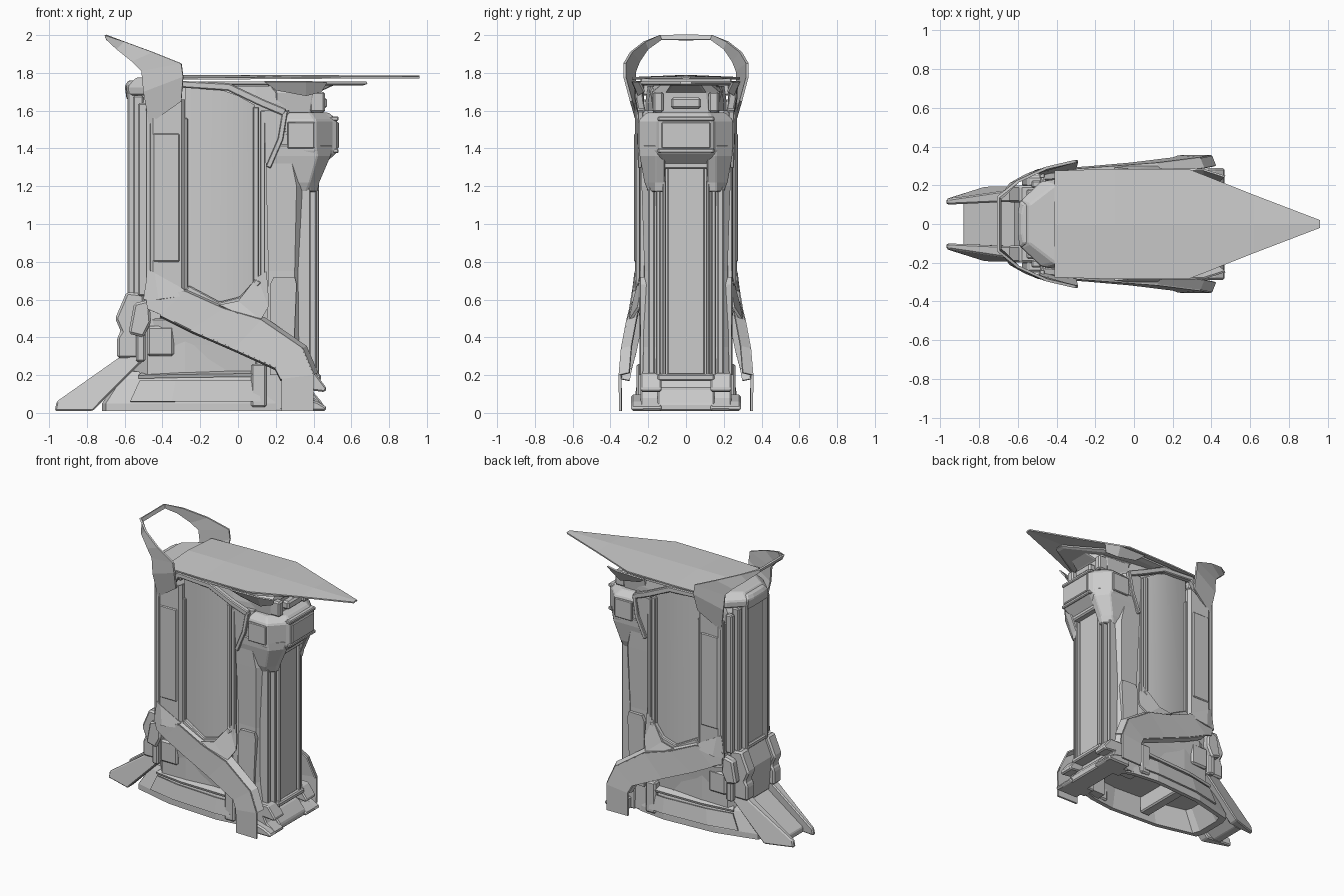
import bpy, bmesh
from mathutils import Vector


def make(name, verts, faces, mirror=False, bevel=0.0, thick=0.0):
    me = bpy.data.meshes.new(name)
    me.from_pydata([tuple(v) for v in verts], [], faces)
    bm = bmesh.new()
    bm.from_mesh(me)
    bmesh.ops.recalc_face_normals(bm, faces=bm.faces)
    bm.to_mesh(me)
    bm.free()
    ob = bpy.data.objects.new(name, me)
    bpy.context.collection.objects.link(ob)
    if mirror:
        ob.modifiers.new("mirror", 'MIRROR').use_axis = (False, True, False)
    if thick:
        m = ob.modifiers.new("thickness", 'SOLIDIFY')
        m.thickness, m.offset = thick, 0
    if bevel:
        m = ob.modifiers.new("bevel", 'BEVEL')
        m.width, m.segments, m.limit_method = bevel, 1, 'ANGLE'
    return ob


def loft(name, rings, **kw):
    """Closed rings of 3D points, capped at both ends."""
    n = len(rings[0])
    verts = [p for r in rings for p in r]
    faces = [(k*n+i, k*n+(i+1) % n, (k+1)*n+(i+1) % n, (k+1)*n+i)
             for k in range(len(rings)-1) for i in range(n)]
    faces += [tuple(range(n)), tuple(range(len(verts)-n, len(verts)))]
    return make(name, verts, faces, **kw)


def plan(name, levels, **kw):
    """Stack of (z, half outline in xy); the other half is mirrored in."""
    return loft(name, [[(x, y, z) for x, y in h] + [(x, -y, z) for x, y in reversed(h)]
                       for z, h in levels], **kw)


def prism(name, pts, y0, y1, **kw):
    """Side outline in xz pushed through from y0 to y1."""
    return loft(name, [[(x, y, z) for x, z in pts] for y in (y0, y1)], **kw)


def box(name, x0, x1, y0, y1, z0, z1, **kw):
    return prism(name, [(x0, z0), (x1, z0), (x1, z1), (x0, z1)], y0, y1, **kw)


def strip(name, a, b, **kw):
    """Bent plate between two 3D polylines."""
    n = len(a)
    return make(name, a+b, [(i, i+1, n+i+1, n+i) for i in range(n-1)], **kw)


def bar(name, path, r, **kw):
    """Square trim following a path in a side plane."""
    rings = []
    for i, p in enumerate(path):
        d = (Vector(path[min(i+1, len(path)-1)]) - Vector(path[max(i-1, 0)])).normalized()
        s = d.cross(Vector((0, 1, 0))).normalized() * r
        o = Vector((0, r, 0))
        c = Vector(p)
        rings.append([c+s+o, c-s+o, c-s-o, c+s-o])
    return loft(name, rings, **kw)


def scaled(pts, sx, sy):
    return [(x*sx, y*sy) for x, y in pts]


# Roof: pointed canopy, gently crowned, with a second layer beneath
xs = [-.41, -.1, .28, .62, .96]
ys = [.275, .285, .285, .15, .02]
ridge = [(x, 0, z) for x, z in zip(xs, (1.785, 1.785, 1.784, 1.782, 1.78))]
edge = [(x, y, z) for x, y, z in zip(xs, ys, (1.768, 1.77, 1.773, 1.775, 1.776))]
strip("roof_canopy", ridge, edge, mirror=True, thick=.01)
plan("roof_underlayer", [(1.733, [(-.4, .22), (.28, .24), (.66, .03)]),
                         (1.742, [(-.41, .26), (.28, .27), (.685, .03)]),
                         (1.755, [(-.41, .26), (.28, .27), (.68, .03)])])
plan("roof_rear_slope", [(1.68, [(-.58, .12), (-.48, .22), (-.3, .24)]),
                         (1.73, [(-.585, .12), (-.48, .22), (-.3, .25)]),
                         (1.775, [(-.54, .1), (-.41, .2), (-.3, .24)])], bevel=.008)
plan("rear_cap", [(1.66, [(-.59, .06), (-.585, .12), (-.55, .13)]),
                  (1.73, [(-.6, .06), (-.59, .12), (-.55, .12)]),
                  (1.76, [(-.58, .05), (-.57, .1), (-.54, .1)])], bevel=.006)
strip("roof_side_flap", [(.14, .285, 1.755), (.36, .28, 1.755), (.47, .245, 1.75)],
      [(.2, .25, 1.71), (.36, .25, 1.68), (.44, .22, 1.7)], mirror=True, thick=.01)

# Crest: ribbon arch rising backwards over the roof
outer = [(-.30, .29, 1.65), (-.29, .325, 1.78), (-.30, .325, 1.85), (-.45, .29, 1.91),
         (-.60, .22, 1.965), (-.70, .14, 2.0), (-.70, 0, 2.0)]
inner = [(-.47, .255, 1.53), (-.50, .275, 1.70), (-.51, .27, 1.81), (-.56, .25, 1.86),
         (-.64, .205, 1.925), (-.69, .13, 1.975), (-.69, 0, 1.975)]
strip("crest_arch", outer, inner, mirror=True, thick=.014)

# Main body core
core = [(-.55, .12), (-.48, .2), (-.28, .215), (.1, .2), (.3, .17), (.37, .11)]
plan("body_core", [(.2, core), (1.64, core), (1.73, scaled(core, .9, .95))])

# Big softly curved side panel (the smooth part) with its frame trims
cols = [(-.28, .222), (-.2, .236), (-.1, .243), (0, .238), (.09, .22)]
side_panel = strip("side_panel", [(x, y, z) for (x, y), z in zip(cols, (.64, .6, .55, .6, .67))],
                   [(x, y, z) for (x, y), z in zip(cols, (1.74, 1.73, 1.715, 1.68, 1.63))], mirror=True)
for p in side_panel.data.polygons:
    p.use_smooth = True
for px, z0, z1, r in ((-.278, .65, 1.56, .013), (.095, .66, 1.62, .016), (.13, .66, 1.6, .014)):
    bar("panel_rib", [(px, .232, z0), (px, .232, z1)], r, mirror=True, bevel=.005)
bar("upper_trim", [(-.45, .245, 1.55), (-.3, .255, 1.74), (-.05, .25, 1.725), (.13, .245, 1.64), (.25, .235, 1.59)],
    .02, mirror=True, bevel=.006)
bar("lower_trim", [(-.27, .24, .66), (-.1, .25, .57), (.02, .245, .6), (.11, .235, .7)],
    .018, mirror=True, bevel=.006)

# Rear flank pillar running from crest to brace
loft("rear_pillar", [[(-.47, .2, z), (-.47, .255, z), (-.45, .27, z), (-.3, .265, t), (-.28, .245, t), (-.28, .2, t)]
                     for z, t in ((.6, .62), (1.5, 1.6), (1.56, 1.66))], mirror=True)
box("rear_pillar_inset", -.45, -.31, .26, .275, .8, 1.48, mirror=True, bevel=.006)
strip("rear_pillar_flare", [(-.475, .262, .76), (-.44, .268, .74), (-.28, .262, .65)],
      [(-.5, .262, .6), (-.42, .285, .6), (-.28, .28, .62)], mirror=True, thick=.012)
bar("rear_pillar_edge", [(-.475, .25, .6), (-.475, .25, 1.6)], .013, mirror=True, bevel=.004)

# Rear end panel with stepped posts
box("rear_end_panel", -.565, -.5, -.1, .1, .64, 1.66, bevel=.01)
for x0, x1, y0, y1, z0, z1 in ((-.585, -.54, .1, .13, .62, 1.7), (-.555, -.5, .14, .18, .6, 1.68),
                               (-.53, -.48, .185, .225, .62, 1.64)):
    box("rear_post", x0, x1, y0, y1, z0, z1, mirror=True, bevel=.008)
for z in (.62, 1.66):
    box("rear_panel_rail", -.58, -.52, -.12, .12, z, z+.035, bevel=.008)

# Forward column and front end panel with its frame
loft("front_column", [[(a, .14, z), (a, y, z), (b-.04, y, z), (b, y-.045, z), (b, .14, z)]
                      for z, a, b, y in ((.02, .15, .38, .235), (.35, .15, .34, .225),
                                         (.75, .16, .34, .22), (1.2, .15, .35, .235), (1.6, .14, .27, .245))],
     mirror=True)
loft("front_column_plate", [[(a, .2, z), (a, .245, z), (b, .24, z), (b, .2, z)]
                            for z, a, b in ((.2, .17, .29), (.68, .17, .31), (.72, .19, .3))], mirror=True)
box("front_end_panel", .3, .415, -.1, .1, .2, 1.31, bevel=.008)
for x0, x1, y0, y1, z0, z1 in ((.34, .43, .105, .125, .2, 1.3), (.3, .415, .135, .16, .18, 1.24),
                               (.3, .385, .165, .2, .2, 1.2)):
    box("front_post", x0, x1, y0, y1, z0, z1, mirror=True, bevel=.006)
box("front_panel_sill", .3, .44, -.15, .15, .17, .205, bevel=.008)

# Head block: chamfered box with windows, cheeks sweeping down into the column
head = [(.24, .24), (.41, .25), (.5, .155), (.525, .14)]
plan("head_block", [(1.31, [(.22, .2), (.38, .2), (.43, .13), (.45, .12)]), (1.38, head), (1.55, head),
                    (1.59, [(.26, .2), (.38, .21), (.46, .14), (.48, .12)])], bevel=.008)
box("head_side_window", .262, .405, .235, .258, 1.4, 1.54, mirror=True, bevel=.005)
box("head_front_window", .5, .535, -.13, .13, 1.4, 1.54, bevel=.006)
for z in (1.375, 1.545):
    box("head_front_rail", .48, .532, -.15, .15, z, z+.025, bevel=.006)
loft("head_cheek", [[(a, .11, z), (a, y, z), (b, y, z), (c, .16, z), (c, .11, z)] for z, a, b, c, y in
                    ((1.17, .2, .36, .42, .2), (1.22, .17, .38, .43, .22), (1.36, .18, .42, .49, .245),
                     (1.42, .22, .41, .5, .248))], mirror=True, bevel=.006)
box("head_lintel", .36, .46, -.12, .12, 1.29, 1.36, bevel=.01)
bar("head_rear_trim", [(.25, .24, 1.6), (.225, .245, 1.45), (.16, .24, 1.3)], .014, mirror=True, bevel=.004)

# Neck between head and roof
plan("neck", [(1.57, [(.2, .17), (.38, .17), (.42, .12)]), (1.7, [(.2, .19), (.4, .18), (.43, .1)]),
              (1.74, [(.15, .17), (.4, .13), (.52, .07)])], bevel=.006)
box("neck_vent", .35, .47, -.08, .08, 1.61, 1.67, bevel=.012)
box("neck_post", .38, .46, .12, .175, 1.59, 1.7, mirror=True, bevel=.01)

# Diagonal brace: bent plate leaning outwards to a foot
top = [(-.49, .265, .64), (-.28, .28, .64), (-.08, .295, .55), (.12, .31, .49), (.34, .338, .34), (.4, .35, .2), (.4, .348, .01)]
low = [(-.48, .262, .55), (-.41, .28, .52), (-.25, .29, .44), (-.02, .31, .34), (.2, .337, .24), (.23, .348, .18), (.23, .345, .01)]
strip("diagonal_brace", top, low, mirror=True, thick=.014)
strip("brace_upper_bevel", top[:6], [(x+.02, y-.05, z+.012) for x, y, z in top[:6]], mirror=True, thick=.01)
strip("brace_lower_return", low[1:6], [(x, y-.05, z-.01) for x, y, z in low[1:6]], mirror=True, thick=.01)
strip("brace_branch", [(-.1, .285, .57), (.0, .275, .59), (.1, .24, .72), (.15, .235, .75)],
      [(.05, .3, .5), (.12, .295, .49), (.16, .25, .56), (.16, .238, .62)], mirror=True, thick=.015)

# Base: bowed hollow skirt, inset side panel, upper block
sole = [(-.72, .1), (-.7, .16), (-.4, .235), (.0, .26), (.2, .235), (.4, .16)]
plan("base_skirt", [(.16, scaled(sole, .82, .78)), (.01, scaled(sole, .93, .88)), (.01, sole), (.05, sole),
                    (.18, scaled(sole, .88, .9)), (.22, scaled(sole, .85, .82))])
box("base_cross_rib", -.3, -.22, -.2, .2, .04, .17, bevel=.01)
strip("base_side_panel", [(-.57, .205, .06), (-.35, .25, .06), (0, .268, .06), (.12, .26, .06)],
      [(-.52, .195, .17), (-.33, .232, .17), (0, .252, .17), (.1, .245, .17)], mirror=True, thick=.012)
strip("base_ledge", [(-.53, .2, .19), (-.3, .24, .195), (.08, .255, .2)],
      [(-.5, .15, .21), (-.3, .18, .215), (.08, .19, .22)], mirror=True, thick=.018)
plan("base_upper", [(.2, [(-.52, .15), (-.4, .19), (.1, .21)]), (.36, [(-.5, .16), (-.4, .21), (.1, .22)]),
                    (.5, [(-.5, .18), (-.4, .23), (.1, .23)])], bevel=.008)
box("base_vent", -.48, -.34, .18, .225, .3, .46, mirror=True, bevel=.012)
for px in (.1, .13):
    box("base_bracket", px-.03, px+.02, .2, .262, .03, .26, mirror=True, bevel=.01)

# Rear junction blocks above the rear feet
prism("rear_joint", [(-.64, .29), (-.5, .29), (-.48, .5), (-.5, .63), (-.59, .64), (-.65, .5), (-.62, .43), (-.64, .4)],
      .11, .2, mirror=True, bevel=.012)
prism("rear_joint_cheek", [(-.58, .42), (-.5, .4), (-.46, .48), (-.47, .6), (-.55, .58)], .19, .25, mirror=True, bevel=.012)
prism("rear_joint_core", [(-.6, .25), (-.45, .25), (-.45, .64), (-.56, .64), (-.62, .5)], -.12, .12, bevel=.01)
box("rear_joint_post", -.54, -.49, .19, .235, .27, .44, mirror=True, bevel=.01)

# Rear feet: twin sloping fins with a ramp between them
fin = [(-.97, .01), (-.96, .06), (-.52, .37), (-.49, .29), (-.73, .05), (-.77, .01)]
loft("rear_foot", [[(x, y0 if x < -.9 else y1, z) for x, z in fin]
                   for y0, y1 in ((.1, .12), (.13, .195))], mirror=True, bevel=.008)
prism("rear_ramp", [(-.88, .01), (-.88, .05), (-.5, .31), (-.47, .25), (-.82, .01)], -.12, .12, bevel=.006)

# Front toes
prism("front_toe", [(.25, .01), (.46, .01), (.47, .03), (.4, .08), (.38, .12), (.46, .11), (.47, .13), (.41, .21), (.25, .21)],
      .13, .24, mirror=True, bevel=.008)
prism("front_toe_outer", [(.28, .01), (.465, .01), (.47, .03), (.42, .06), (.28, .1)], .22, .29, mirror=True, bevel=.01)
prism("front_sill", [(.3, .01), (.45, .01), (.45, .05), (.39, .12), (.3, .18)], -.15, .15, bevel=.008)
